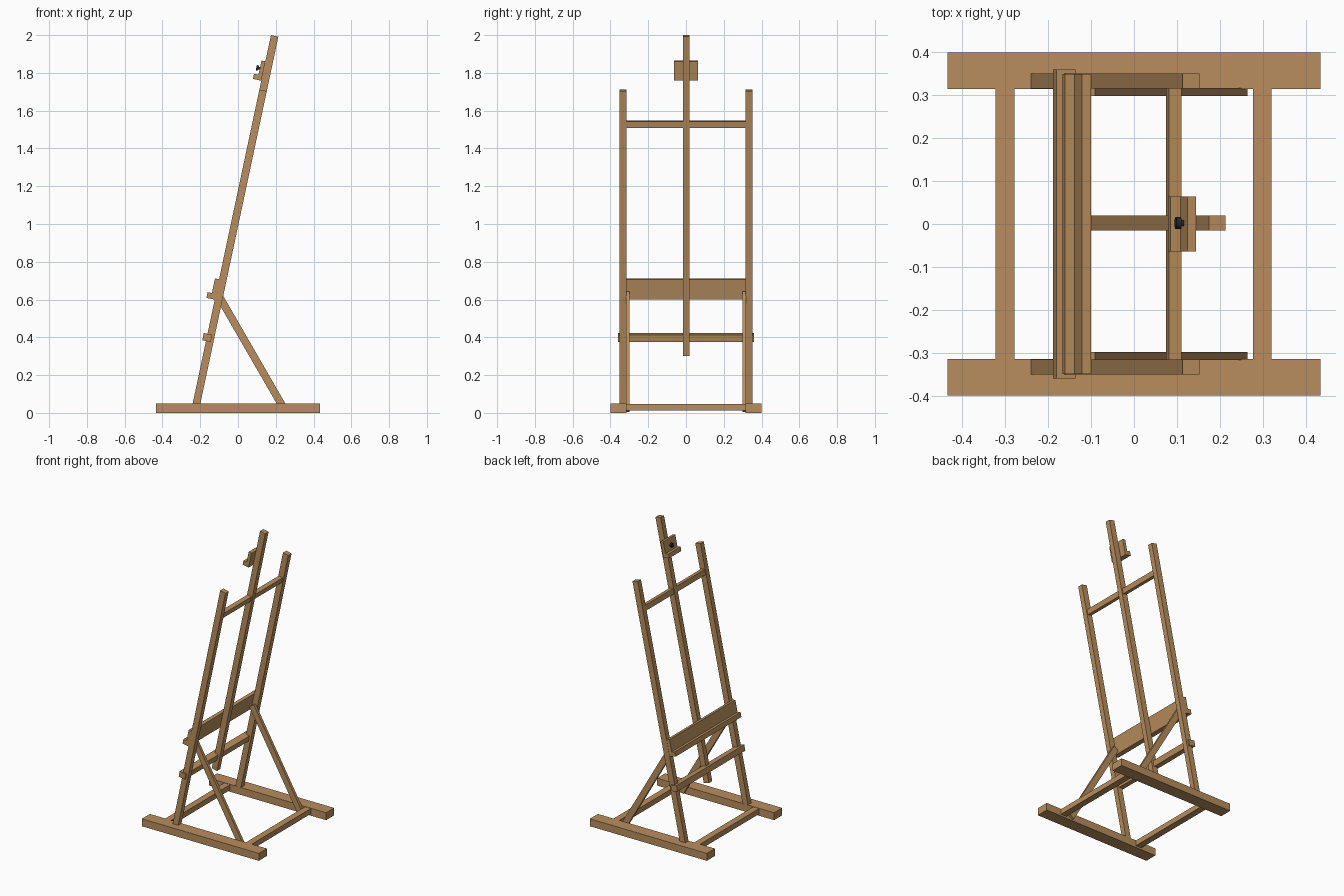
import bpy, bmesh
from math import radians, sin, cos
from mathutils import Matrix, Vector

if "Cube" in bpy.data.objects:
    bpy.data.objects.remove(bpy.data.objects["Cube"])


def material(name, color):
    m = bpy.data.materials.new(name)
    m.diffuse_color = color
    m.use_nodes = True
    m.node_tree.nodes["Principled BSDF"].inputs["Base Color"].default_value = m.diffuse_color
    return m


WOOD = material("wood", (0.48, 0.27, 0.11, 1))
DARK = material("dark_metal", (0.02, 0.02, 0.025, 1))

# Leaning frame: local x = depth behind the front face, local z = along the posts
LEAN = Matrix.Translation((-0.2506, 0, 0)) @ Matrix.Rotation(radians(12), 4, 'Y')


def finish(name, bm, mat):
    mesh = bpy.data.meshes.new(name)
    bm.to_mesh(mesh)
    bm.free()
    mesh.materials.append(mat)
    ob = bpy.data.objects.new(name, mesh)
    bpy.context.collection.objects.link(ob)
    return ob


def box(name, x, y, z, frame=Matrix()):
    """Box from (min, max) ranges, placed in the given frame."""
    bm = bmesh.new()
    mid = [(a + b) / 2 for a, b in (x, y, z)]
    size = [b - a for a, b in (x, y, z)]
    bmesh.ops.create_cube(bm, size=1, matrix=frame @ Matrix.Translation(mid)
                          @ Matrix.Diagonal((*size, 1)))
    return finish(name, bm, WOOD)


def disc(name, radius, u0, u1, y, s, sides=16):
    """Cylinder whose axis is perpendicular to the leaning frame."""
    bm = bmesh.new()
    m = LEAN @ Matrix.Translation(((u0 + u1) / 2, y, s)) @ Matrix.Rotation(radians(90), 4, 'Y')
    bmesh.ops.create_cone(bm, cap_ends=True, segments=sides, radius1=radius,
                          radius2=radius, depth=u1 - u0, matrix=m)
    return finish(name, bm, DARK)


# Mirrored side parts: floor runner, post and diagonal brace
for side, label in ((1, "left"), (-1, "right")):
    def span(a, b):
        return tuple(sorted((side * a, side * b)))

    box(f"floor_runner_{label}", (-0.435, 0.435), span(0.315, 0.40), (0, 0.05))
    box(f"post_{label}", (0, 0.04), span(0.316, 0.351), (0.03, 1.75), LEAN)
    low, high = Vector((0.247, 0, 0.016)), Vector((-0.108, 0, 0.632))
    frame = Matrix.Translation(low) @ (high - low).to_track_quat('Z', 'Y').to_matrix().to_4x4()
    # track quaternion may swap x and y, so build the tilt explicitly
    d = high - low
    frame = Matrix.Translation(low) @ Matrix.Rotation(-radians(30), 4, 'Y')
    box(f"brace_{label}", (-0.02, 0.02), span(0.298, 0.317), (0, d.length), frame)

# Floor cross rails
for x, label in ((-0.301, "front"), (0.299, "back")):
    box(f"floor_cross_rail_{label}", (x - 0.022, x + 0.022), (-0.316, 0.316), (0.012, 0.048))

# Cross bars and sliding mast
box("lower_cross_bar", (-0.02, 0.026), (-0.36, 0.36), (0.389, 0.428), LEAN)
box("upper_cross_bar", (0.003, 0.033), (-0.317, 0.317), (1.548, 1.583), LEAN)
box("mast", (0, 0.04), (-0.0155, 0.0195), (0.317, 2.0447), LEAN)

# Canvas shelf
box("shelf_panel", (-0.022, 0), (-0.35, 0.35), (0.613, 0.723), LEAN)
box("shelf_ledge", (-0.045, -0.022), (-0.35, 0.35), (0.613, 0.644), LEAN)

# Canvas clamp with knob
box("clamp_plate", (-0.021, 0), (-0.064, 0.064), (1.798, 1.9025), LEAN)
box("clamp_ledge", (-0.045, -0.021), (-0.064, 0.064), (1.798, 1.826), LEAN)
disc("clamp_bolt", 0.007, -0.03, -0.02, 0.002, 1.86)
disc("clamp_knob", 0.014, -0.04, -0.028, 0.002, 1.86)
